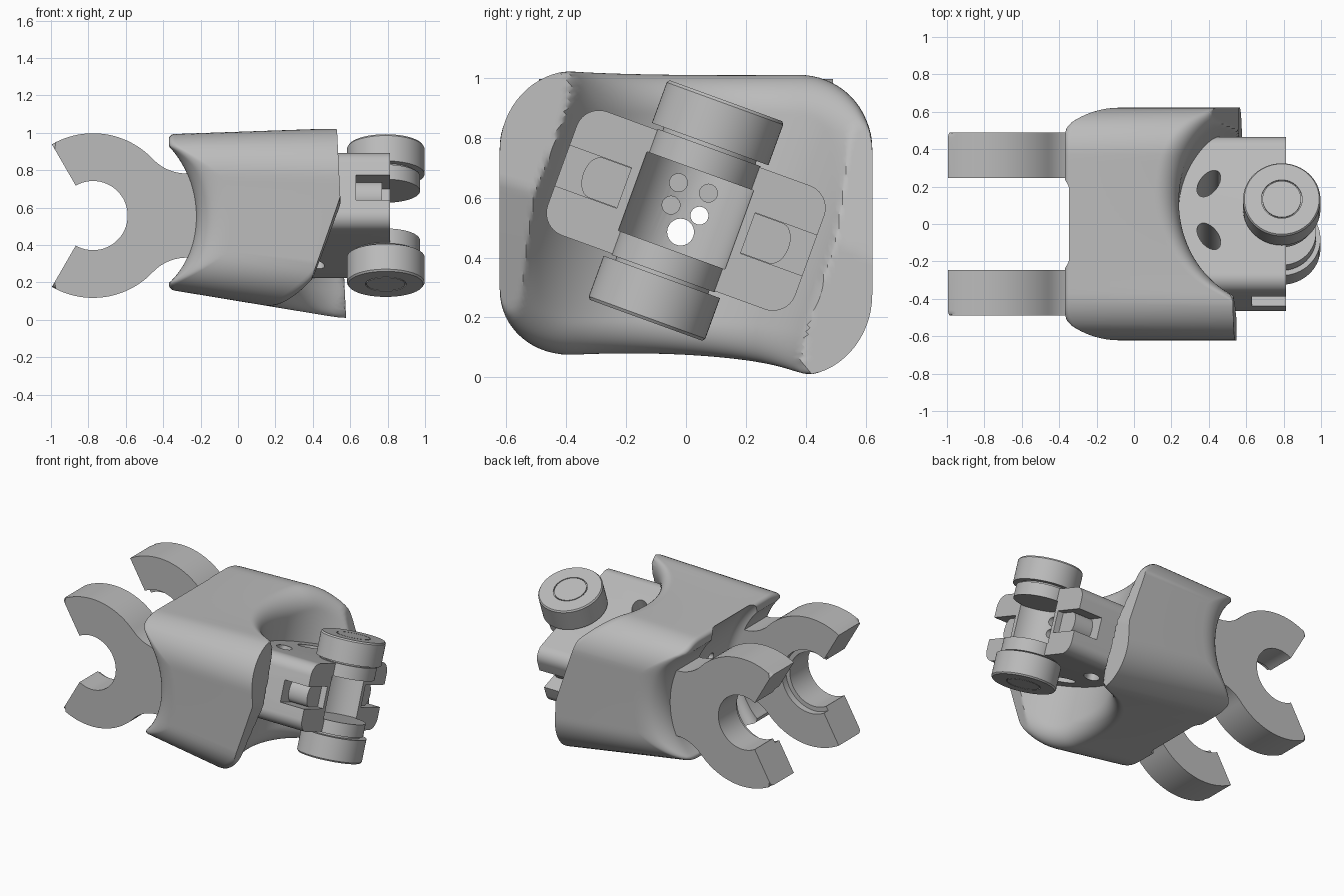
import bpy, bmesh
from math import sin, cos, pi, sqrt, radians, atan2
from mathutils import Matrix, Vector

cube = bpy.data.objects.get("Cube")
if cube:
    bpy.data.objects.remove(cube, do_unlink=True)

grey = bpy.data.materials.new("plain_grey")
grey.use_nodes = True
GREY = (0.5, 0.5, 0.5, 1)
grey.diffuse_color = GREY
grey.node_tree.nodes["Principled BSDF"].inputs["Base Color"].default_value = GREY

MID = 0.557
TILT = radians(20)
AXLE = 0.79
HEAD = Matrix.Translation((0, 0, MID)) @ Matrix.Rotation(-TILT, 4, 'X')


def loft(name, rings, matrix=Matrix(), bevel_test=None, bevel=0.035):
    """Skin closed rings of points and cap both ends."""
    bm = bmesh.new()
    loops = [[bm.verts.new(p) for p in ring] for ring in rings]
    n = len(loops[0])
    for a, b in zip(loops, loops[1:]):
        for i in range(n):
            bm.faces.new((a[i], a[(i + 1) % n], b[(i + 1) % n], b[i]))
    bm.faces.new(loops[0])
    bm.faces.new(loops[-1])
    if bevel_test:
        edges = [e for e in bm.edges if all(bevel_test(v.co) for v in e.verts)]
        bmesh.ops.bevel(bm, geom=edges, offset=bevel, segments=5, profile=0.5, affect='EDGES')
    bmesh.ops.transform(bm, matrix=matrix, verts=bm.verts)
    bmesh.ops.recalc_face_normals(bm, faces=bm.faces)
    mesh = bpy.data.meshes.new(name)
    bm.to_mesh(mesh)
    bm.free()
    mesh.materials.append(grey)
    obj = bpy.data.objects.new(name, mesh)
    bpy.context.collection.objects.link(obj)
    return obj


def lathe(name, profile, matrix=Matrix(), n=64):
    """Turn (radius, height) pairs around local z."""
    ring = [(cos(2 * pi * i / n), sin(2 * pi * i / n)) for i in range(n)]
    return loft(name, [[(r * c, r * s, h) for c, s in ring] for r, h in profile], matrix)


def cut(obj, cutters):
    for cutter in cutters:
        cutter.hide_render = True
        mod = obj.modifiers.new("cut", 'BOOLEAN')
        mod.operation = 'DIFFERENCE'
        mod.solver = 'EXACT'
        mod.object = cutter
        bpy.context.view_layer.objects.active = obj
        bpy.ops.object.modifier_apply(modifier=mod.name)
        bpy.data.objects.remove(cutter, do_unlink=True)


def rounded_rect(hy, hz, r, arc=16, side=20):
    """Points of a rounded rectangle, centred on zero."""
    pts = []
    corners = [(1, 1), (-1, 1), (-1, -1), (1, -1)]
    for k, (sy, sz) in enumerate(corners):
        cy, cz = sy * (hy - r), sz * (hz - r)
        for i in range(arc + 1):
            a = (k + i / arc) * pi / 2
            pts.append(Vector((cy + r * cos(a), cz + r * sin(a))))
        ny, nz = corners[(k + 1) % 4]
        a = (k + 1) * pi / 2
        end = Vector((ny * (hy - r) + r * cos(a), nz * (hz - r) + r * sin(a)))
        start = pts[-1].copy()
        pts += [start.lerp(end, i / side) for i in range(1, side)]
    return pts


def fillet(d, r):
    d = min(max(d, 0), r)
    return r - sqrt(r * r - (r - d) ** 2)


# Main body: tapered rounded block with scooped ends
HY, HZ, RC = 0.622, 0.47, 0.25
JAW_X = -0.775


def edge_distance(y, z):
    qy, qz = abs(y) - HY + RC, abs(z) - HZ + RC
    return RC - (sqrt(max(qy, 0) ** 2 + max(qz, 0) ** 2) + min(max(qy, qz), 0))


def height(x, t):
    low, high = 0.1 - 0.165 * x, 1.005 + 0.035 * x
    return low + (high - low) * (t / HZ + 1) / 2


def jaw_end(y, t):
    z = height(-0.3, t) - MID
    x = max(JAW_X + sqrt(0.55 ** 2 - z * z), -0.37)
    return x + fillet(HY - abs(y), 0.16) + fillet(edge_distance(y, t), 0.03)


def head_end(y, t):
    z = height(0.4, t) - MID
    u = abs(y * cos(TILT) - z * sin(TILT))
    w = y * sin(TILT) + z * cos(TILT)
    if y * cos(TILT) > z * sin(TILT):
        w = -w
    c = min(u, 0.49)
    scoop = AXLE - sqrt(0.55 ** 2 - c * c) + max(u - c, 0) * 2
    plane = 0.58 - 0.05 * (z + MID)
    return min(plane, scoop - fillet(edge_distance(y, t), 0.13), 0.57 + 0.37 * (w + 0.05))


section = rounded_rect(HY, HZ, RC)
STEPS = 44
scales = [max(1 - (k / STEPS) ** 1.6, 0.01) for k in range(STEPS + 1)]


def end_rings(end):
    rings = []
    for s in scales:
        ring = []
        for p in section:
            y, t = p * s
            x = end(y, t)
            ring.append((x, y, height(x, t)))
        rings.append(ring)
    return rings


body = loft("main_body", end_rings(jaw_end)[::-1] + end_rings(head_end))

# Rounded relief between the jaws
ALONG_Y = Matrix.Translation((JAW_X, 0, MID)) @ Matrix.Rotation(pi / 2, 4, 'X')
relief = [(0.55 + 0.06 * sin(a), 0.185 + 0.06 * cos(a)) for a in [i * pi / 16 for i in range(9)]]
relief = relief + [(r, -h) for r, h in reversed(relief)]
cut(body, [lathe("relief_cutter", relief, ALONG_Y, 128)])

# Head block held in the scoop
block_section = rounded_rect(0.44, 0.22, 0.08, 10, 2)
block = loft("head_block", [[(x, p.x, p.y) for p in block_section] for x in (0.2, 0.812)], HEAD)


def box(name, x, u, w):
    ring = [(u[0], w[0]), (u[1], w[0]), (u[1], w[1]), (u[0], w[1])]
    return loft(name, [[(px, *q) for q in ring] for px in x], HEAD)


cutters = [lathe("groove_cutter", [(0.19, -0.14), (0.19, 0.14)], HEAD @ Matrix.Translation((AXLE + 0.03, 0, 0)))]
for s in (-1, 1):
    cutters.append(box("slot_cutter", (0.63, 0.9), (s * 0.22, s * 0.5), (-0.072, 0.072)))
    port = HEAD @ Matrix.Translation((0.4, s * 0.15, 0)) @ Matrix.Rotation(s * -0.6, 4, 'Z') @ Matrix.Diagonal((1, 1.7, 1, 1))
    cutters.append(lathe("port_cutter", [(0.05, -0.4), (0.05, 0.4)], port, 32))
cut(block, cutters)

# Cable holes running lengthwise: (y, z, radius, start in the head block)
holes = [(-0.025, 0.65, 0.03, 0.45), (0.075, 0.615, 0.03, 0.45), (-0.05, 0.575, 0.03, 0.45),
         (0.045, 0.54, 0.03, -0.6), (-0.018, 0.485, 0.045, -0.6)]
for y, z, r, start in holes:
    for part, x0 in ((body, -0.6), (block, start)):
        m = Matrix.Translation((0, y, z)) @ Matrix.Rotation(pi / 2, 4, 'Y')
        cut(part, [lathe("hole_cutter", [(r, x0), (r, 1.2)], m, 24)])

# Latch lugs in the slots
for s, side in ((-1, "right"), (1, "left")):
    rim = [(0.22, -0.071), (0.22, 0.071)]
    rim += [(0.32 + 0.045 * cos(a), 0.071 * sin(a)) for a in [pi / 2 - i * pi / 12 for i in range(13)]]
    loft(side + "_latch_lug", [[(x, s * u, w) for u, w in rim] for x in (0.5, 0.77)], HEAD)

# Wheels with an engraved ring, and the hubs behind them
for s, side in ((-1, "lower"), (1, "upper")):
    at = HEAD @ Matrix.Translation((AXLE, 0, 0))
    wheel = [(0.05, 0.236), (0.207, 0.236), (0.207, 0.38), (0.2, 0.39), (0.109, 0.39),
             (0.109, 0.38), (0.103, 0.38), (0.103, 0.39), (0.05, 0.39)]
    lathe(side + "_wheel", [(r, s * h) for r, h in wheel], at)
    hub = [(0.183, 0.14), (0.183, 0.224), (0.165, 0.224), (0.165, 0.24)]
    lathe(side + "_hub", [(r, s * h) for r, h in hub], at)

# Open C-shaped jaws blending into the body
R_OUT, R_IN, R_BLEND, NECK = 0.44, 0.185, 0.25, 0.225
rise = NECK + R_BLEND
blend_x = sqrt((R_OUT + R_BLEND) ** 2 - rise * rise)
join = atan2(rise, blend_x)
GAP = radians(120)


def arc(cx, cz, r, a, b, n):
    return [(cx + r * cos(a + (b - a) * i / n), cz + r * sin(a + (b - a) * i / n)) for i in range(n + 1)]


upper = arc(0, 0, R_OUT, GAP, join, 24) + arc(blend_x, rise, R_BLEND, join + pi, 1.5 * pi, 10)
upper.append((0.66, NECK))
outer = upper + [(x, -z) for x, z in reversed(upper)]
jaw = outer + arc(0, 0, R_IN, -GAP, GAP, 40)
for s, side in ((-1, "right"), (1, "left")):
    rings = [[(JAW_X + x, s * y, MID + z) for x, z in jaw] for y in (0.245, 0.49)]

    def outer_edge(co):
        radius = sqrt((co.x - JAW_X) ** 2 + (co.z - MID) ** 2)
        return abs(co.y) > 0.48 and radius > 0.25 and co.x < -0.13
    arm = loft(side + "_jaw", rings, Matrix(), outer_edge, 0.03)
    cut(arm, [lathe("seat_cutter", [(0.215, -0.29), (0.215, 0.29)], ALONG_Y)])

# Smooth shading with crisp edges
for obj in bpy.context.collection.objects:
    if obj.type == 'MESH' and obj.data.materials and obj.data.materials[0] == grey:
        bpy.ops.object.select_all(action='DESELECT')
        obj.select_set(True)
        bpy.context.view_layer.objects.active = obj
        bpy.ops.object.shade_smooth_by_angle(angle=radians(32))
